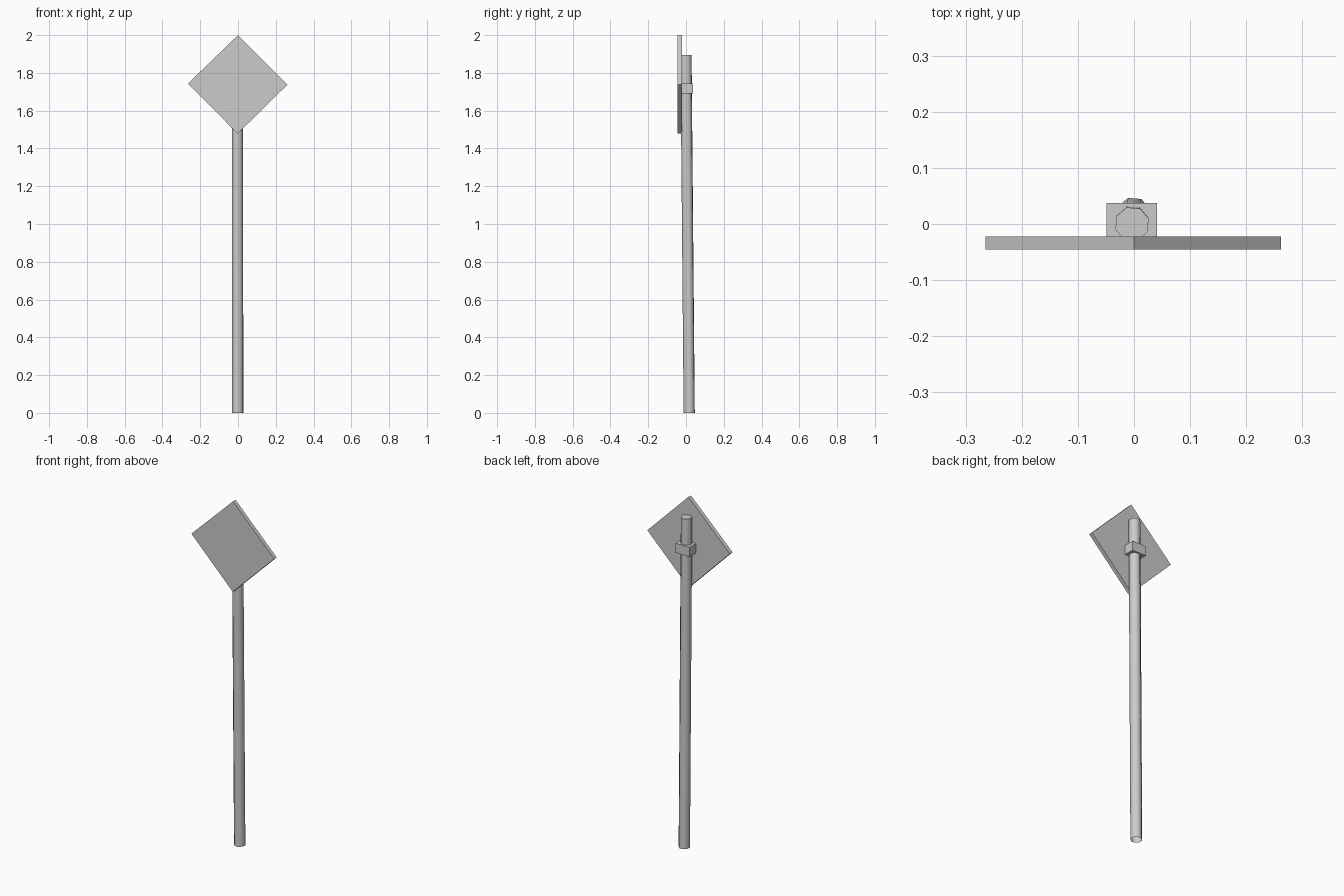
import bpy, bmesh
from math import cos, sin, pi, radians

if "Cube" in bpy.data.objects:
    bpy.data.objects.remove(bpy.data.objects["Cube"])


def make_object(name, bm):
    bmesh.ops.recalc_face_normals(bm, faces=bm.faces)
    mesh = bpy.data.meshes.new(name)
    bm.to_mesh(mesh)
    bm.free()
    obj = bpy.data.objects.new(name, mesh)
    bpy.context.collection.objects.link(obj)
    return obj


def prism(name, points, y0, y1):
    """Extrude an x-z outline from y0 to y1."""
    bm = bmesh.new()
    face = bm.faces.new([bm.verts.new((x, y0, z)) for x, z in points])
    ext = bmesh.ops.extrude_face_region(bm, geom=[face])
    for v in ext["geom"]:
        if isinstance(v, bmesh.types.BMVert):
            v.co.y = y1
    return make_object(name, bm)


# Diamond sign plate
prism("sign_plate", [(0, 2.0), (0.262, 1.738), (-0.002, 1.478), (-0.265, 1.743)],
      -0.045, -0.022)

# Bracket clamping the plate to the post
prism("bracket", [(-0.049, 1.69), (0.041, 1.69), (0.041, 1.745), (-0.049, 1.745)],
      -0.023, 0.037)

# Slightly leaning eight-sided post, open at the bottom
bm = bmesh.new()
SIDES, R = 8, 0.031
rings = []
for cx, cy, z in [(-0.001, 0.017, 0.0), (-0.0035, 0.0, 1.895)]:
    rings.append([bm.verts.new((cx + R * cos((i + 0.4) * 2 * pi / SIDES),
                                cy + R * sin((i + 0.4) * 2 * pi / SIDES), z))
                  for i in range(SIDES)])
low, top = rings
for i in range(SIDES):
    j = (i + 1) % SIDES
    bm.faces.new((low[i], low[j], top[j], top[i]))
bm.faces.new(top)
post = make_object("post", bm)
bpy.context.view_layer.objects.active = post
post.select_set(True)
bpy.ops.object.shade_smooth_by_angle(angle=radians(50))
